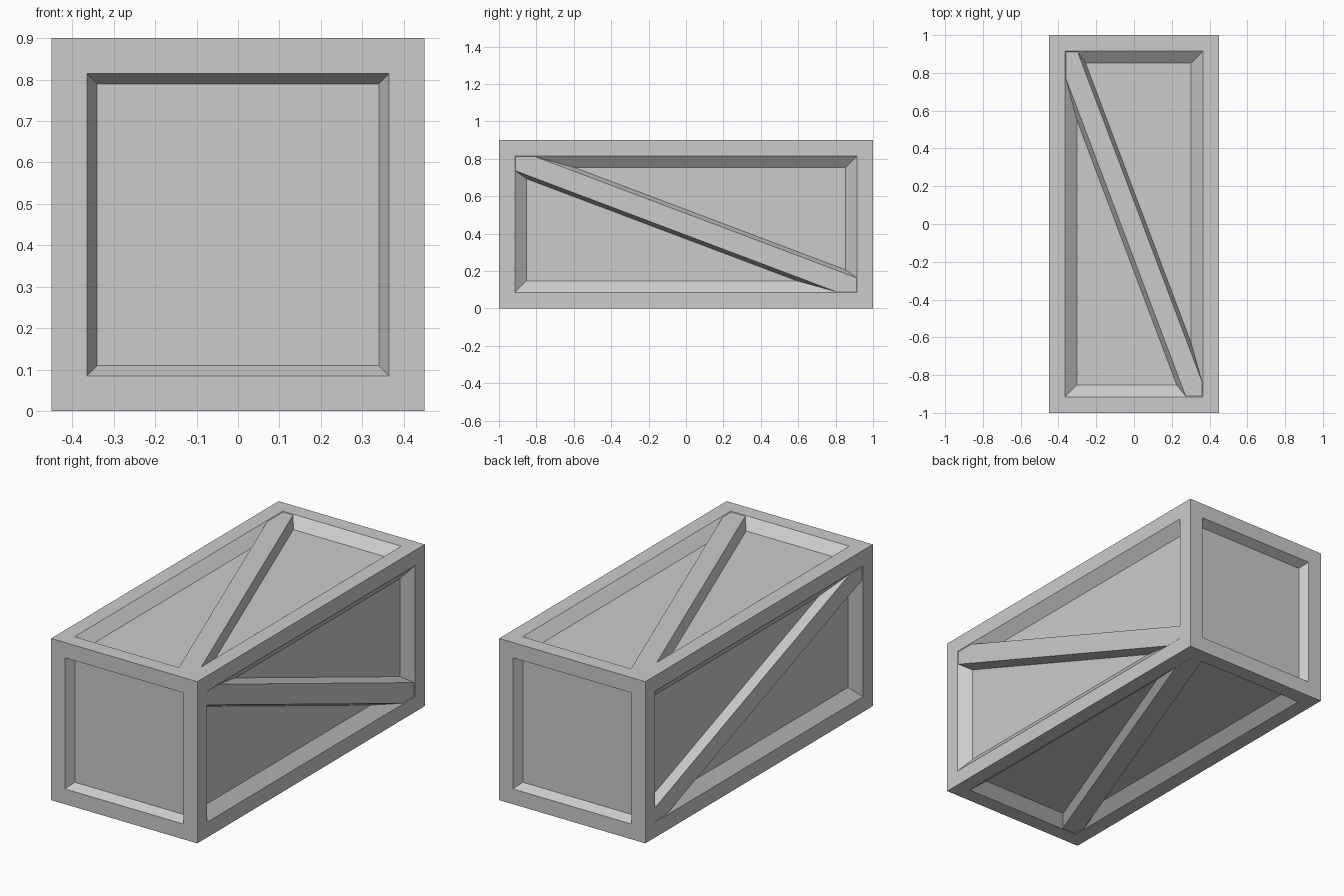
import bpy, bmesh
from mathutils import Matrix, Vector

if "Cube" in bpy.data.objects:
    bpy.data.objects.remove(bpy.data.objects["Cube"])

W, L, H = 0.45, 1.0, 0.45      # half sizes
RIM, DEPTH = 0.085, 0.05


def finish(bm, name):
    bmesh.ops.recalc_face_normals(bm, faces=bm.faces[:])
    mesh = bpy.data.meshes.new(name)
    bm.to_mesh(mesh)
    bm.free()
    obj = bpy.data.objects.new(name, mesh)
    bpy.context.collection.objects.link(obj)
    return obj


# Crate body: box with a rim and a sloped recess on every face
bm = bmesh.new()
bmesh.ops.create_cube(bm, size=2)
bmesh.ops.scale(bm, vec=(W, L, H), verts=bm.verts)
bmesh.ops.translate(bm, vec=(0, 0, H), verts=bm.verts)
bm.normal_update()
for face in bm.faces[:]:
    slope = 0.025 if abs(face.normal.y) > 0.5 else 0.062
    bmesh.ops.inset_individual(bm, faces=[face], thickness=RIM, use_even_offset=True)
    bmesh.ops.inset_individual(bm, faces=[face], thickness=slope, depth=-DEPTH,
                               use_even_offset=True)
finish(bm, "crate_body")


# Diagonal brace: tapered bar lying along y, trimmed to the recess opening
def brace(name, across, outward, top, base):
    bm = bmesh.new()
    section = [(base[0], -DEPTH - 0.002), (base[1], -DEPTH - 0.002),
               (top[1], -0.003), (top[0], -0.003)]
    rings = [[bm.verts.new((u, -0.377 * u + v, w)) for v, w in section]
             for u in (-1.3, 1.3)]
    for i in range(4):
        j = (i + 1) % 4
        bm.faces.new((rings[0][i], rings[0][j], rings[1][j], rings[1][i]))
    bm.faces.new(rings[0])
    bm.faces.new(rings[1])
    for axis, limit in ((0, L - RIM), (1, W - RIM)):
        for sign in (-1, 1):
            normal = Vector((0, 0, 0))
            normal[axis] = sign
            bmesh.ops.bisect_plane(bm, geom=bm.verts[:] + bm.edges[:] + bm.faces[:],
                                   plane_co=normal * limit, plane_no=normal,
                                   clear_outer=True)
            bmesh.ops.holes_fill(bm, edges=bm.edges[:])
    across, outward = Vector(across), Vector(outward)
    place = Matrix((Vector((0, 1, 0)), across, outward)).transposed().to_4x4()
    place.translation = outward * W + Vector((0, 0, H))
    bmesh.ops.transform(bm, matrix=place, verts=bm.verts)
    finish(bm, name)


side = ((-0.0575, 0.0575), (-0.0795, 0.0795))
lid = ((-0.07, 0.045), (-0.096, 0.066))
brace("right_brace", (0, 0, 1), (1, 0, 0), *side)
brace("left_brace", (0, 0, 1), (-1, 0, 0), *side)
brace("top_brace", (1, 0, 0), (0, 0, 1), *lid)
brace("bottom_brace", (-1, 0, 0), (0, 0, -1), *lid)
